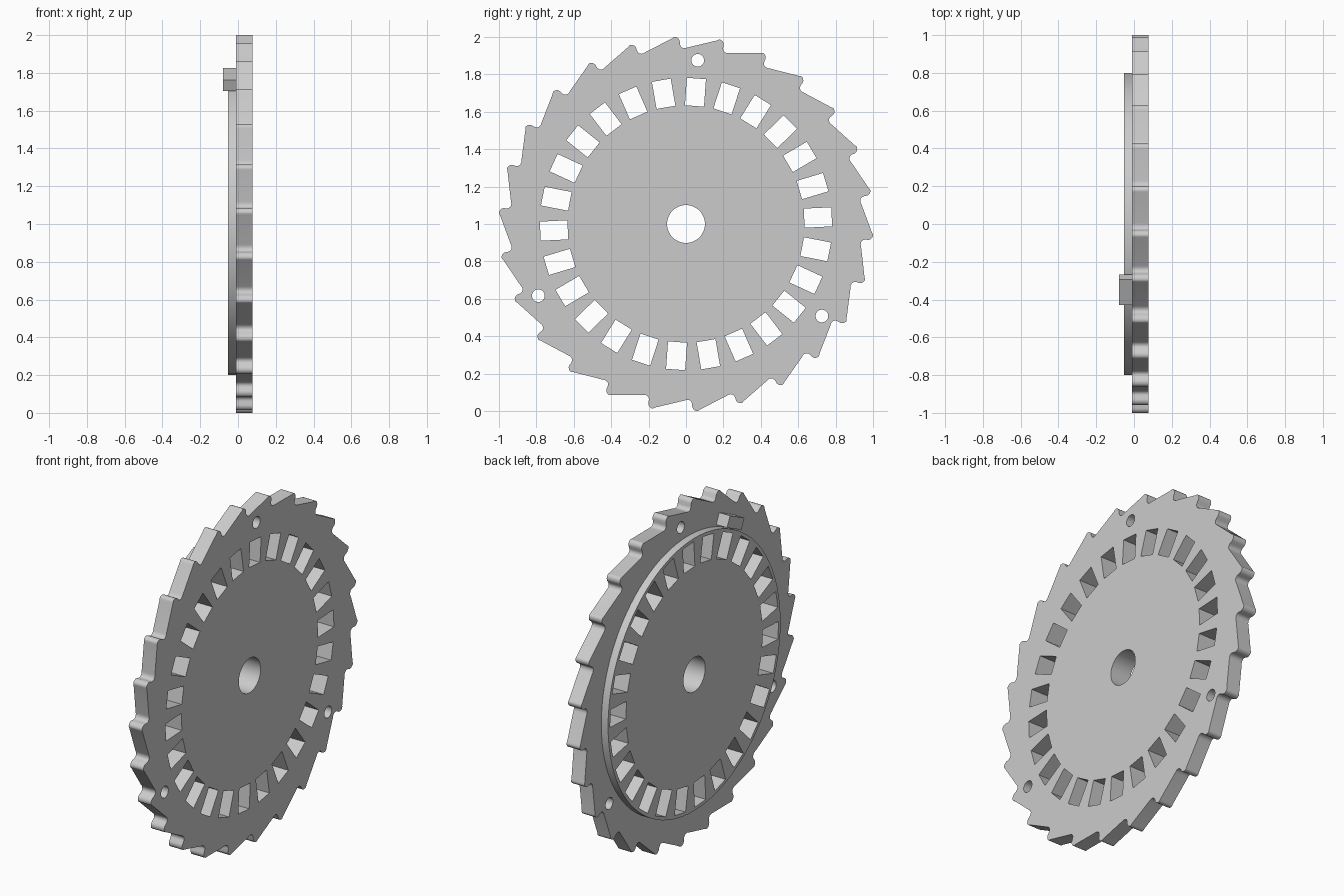
import bpy, bmesh, math
from mathutils import Matrix, Vector

if "Cube" in bpy.data.objects:
    bpy.data.objects.remove(bpy.data.objects["Cube"])

N = 26                                   # teeth and windows
STEP = 360 / N
BASE = 85.9                              # angle of first window and pin hole

grey = bpy.data.materials.new("grey")
grey.diffuse_color = (0.6, 0.6, 0.6, 1)
grey.use_nodes = True
grey.node_tree.nodes["Principled BSDF"].inputs["Base Color"].default_value = grey.diffuse_color


def polar(r, deg):
    a = math.radians(deg)
    return Vector((r * math.cos(a), r * math.sin(a)))


def circle(r, centre=Vector((0, 0)), n=48):
    return [centre + polar(r, 360 * i / n) for i in range(n)]


def rectangle(r, deg, radial, tangential, tilt=0):
    c = polar(r, deg)
    u, v = polar(radial / 2, deg + tilt), polar(tangential / 2, deg + tilt + 90)
    return [c - u - v, c + u - v, c + u + v, c - u + v]


def plate(name, loops, x0, x1):
    """Extrude filled loops, drawn in the y-z plane about the axle, from x0 to x1."""
    cu = bpy.data.curves.new(name, 'CURVE')
    cu.dimensions = '2D'
    cu.fill_mode = 'BOTH'
    cu.extrude = (x1 - x0) / 2
    for pts in loops:
        sp = cu.splines.new('POLY')
        sp.points.add(len(pts) - 1)
        for p, q in zip(sp.points, pts):
            p.co = (q.x, q.y, 0, 1)
        sp.use_cyclic_u = True
    tmp = bpy.data.objects.new(name + "_curve", cu)
    bpy.context.collection.objects.link(tmp)
    dg = bpy.context.evaluated_depsgraph_get()
    me = bpy.data.meshes.new_from_object(tmp.evaluated_get(dg))
    bpy.data.objects.remove(tmp)
    bm = bmesh.new()
    bm.from_mesh(me)
    bmesh.ops.remove_doubles(bm, verts=bm.verts, dist=1e-5)
    bmesh.ops.recalc_face_normals(bm, faces=bm.faces)
    # local x, y, z become world y, z, x
    bm.transform(Matrix(((0, 0, 1, (x0 + x1) / 2), (1, 0, 0, 0),
                         (0, 1, 0, 1), (0, 0, 0, 1))))
    bm.to_mesh(me)
    bm.free()
    me.materials.clear()
    me.materials.append(grey)
    ob = bpy.data.objects.new(name, me)
    bpy.context.collection.objects.link(ob)
    bpy.ops.object.select_all(action='DESELECT')
    ob.select_set(True)
    bpy.context.view_layer.objects.active = ob
    bpy.ops.object.shade_smooth_by_angle(angle=math.radians(35))
    return ob


# One ratchet tooth: (radius, angle), rounded tip, then hooked root
tooth = [(0.995, -2.7), (1.0, -3.1), (1.002, -3.6), (0.998, -4.2), (0.99, -4.7),
         (0.98, -4.95), (0.96, -5.0), (0.95, -5.2), (0.943, -5.6),
         (0.940, -6.2), (0.940, -6.8), (0.943, -7.3)]
outline = [polar(r, a - i * STEP) for i in range(N) for r, a in tooth]

axle_hole = circle(0.101)
windows = [rectangle(0.706, BASE + i * STEP, 0.147, 0.102) for i in range(N)]
pin_holes = [circle(0.034, polar(0.877, BASE + 120 * i), 32) for i in range(3)]

# Toothed wheel with windows and pin holes
plate("ratchet_wheel", [outline, axle_hole] + windows + pin_holes, -0.01, 0.076)
# Raised round boss behind it, pierced by the same windows
plate("boss", [circle(0.8, n=96), axle_hole] + windows, -0.054, -0.01)
# Small stop block beside the boss
plate("stop_block", [rectangle(0.84, 114.4, 0.066, 0.148, 1)], -0.08, -0.01)
